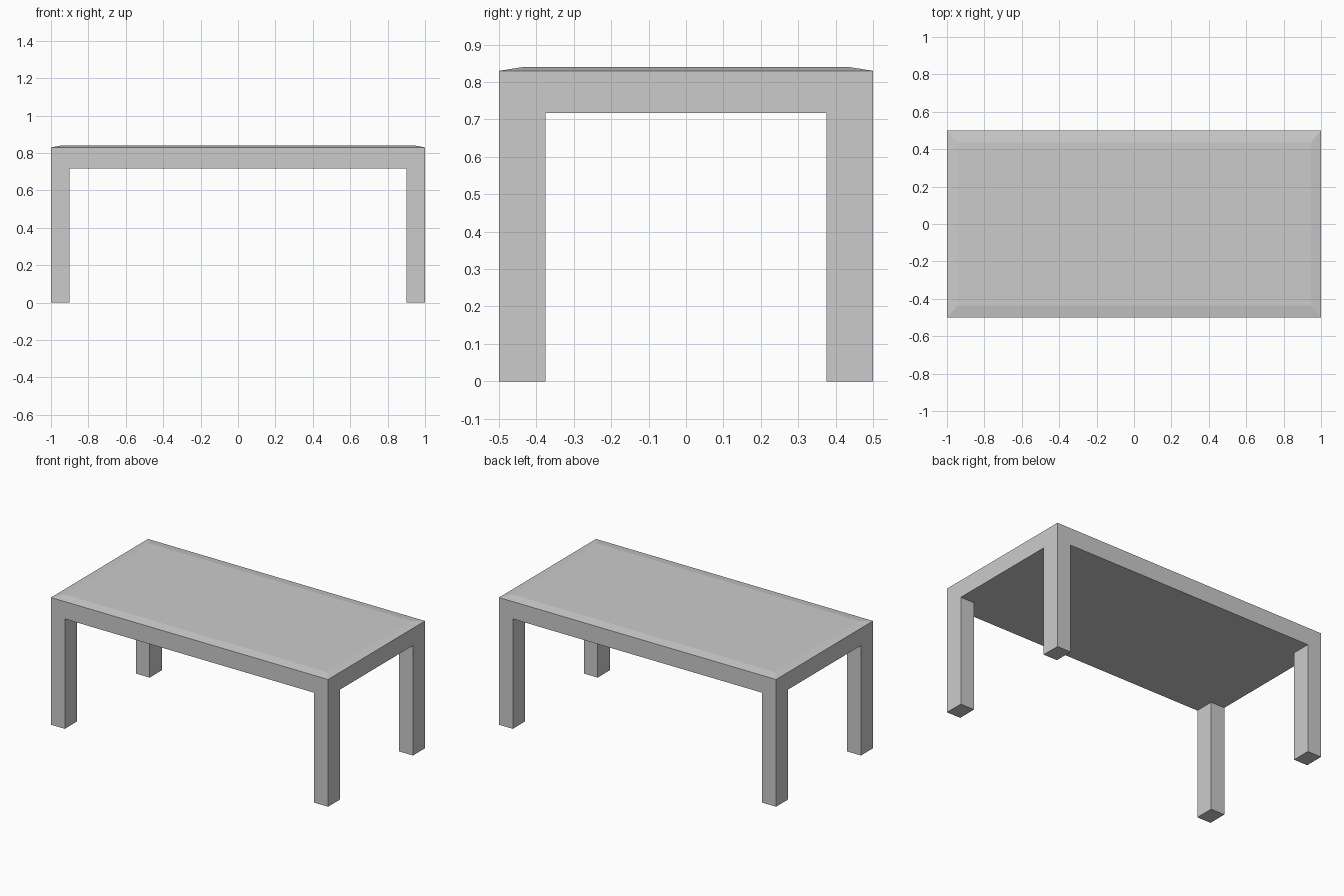
import bpy, bmesh, math
from mathutils import Matrix, Vector

if "Cube" in bpy.data.objects:
    bpy.data.objects.remove(bpy.data.objects["Cube"])

HALF_X, HALF_Y = 1.0, 0.5
LEG_X, LEG_Y = 0.9, 0.375        # inner edges of the legs
UNDER, RIM, TOP = 0.717, 0.83, 0.84

bm = bmesh.new()

# Slab forming the apron and top
slab = Matrix.Translation((0, 0, (UNDER + RIM) / 2)) @ Matrix.Diagonal((2 * HALF_X, 2 * HALF_Y, RIM - UNDER, 1))
bmesh.ops.create_cube(bm, size=1, matrix=slab)


def faces_facing(z):
    bm.normal_update()
    return [f for f in bm.faces if f.normal.z * z > 0.9]


# Shallow sloped border on the top
top = bmesh.ops.extrude_face_region(bm, geom=faces_facing(1))["geom"]
bmesh.ops.delete(bm, geom=faces_facing(1)[:1], context="FACES_ONLY") if len(faces_facing(1)) > 1 else None
for v in (g for g in top if isinstance(g, bmesh.types.BMVert)):
    v.co = Vector((v.co.x * 0.946, v.co.y * 0.872, TOP))

# Divide the underside along the leg lines
for axis, pos in ((Vector((1, 0, 0)), LEG_X), (Vector((0, 1, 0)), LEG_Y)):
    for s in (-1, 1):
        under = faces_facing(-1)
        geom = under + list({e for f in under for e in f.edges}) + list({v for f in under for v in f.verts})
        bmesh.ops.bisect_plane(bm, geom=geom, plane_co=axis * pos * s, plane_no=axis)

# Pull the four corner faces down into flush legs
for f in faces_facing(-1):
    c = f.calc_center_median()
    if abs(c.x) > LEG_X and abs(c.y) > LEG_Y:
        leg = bmesh.ops.extrude_discrete_faces(bm, faces=[f])["faces"][0]
        for v in leg.verts:
            v.co.z = 0

# Merge coplanar faces so legs and apron are seamless
bmesh.ops.remove_doubles(bm, verts=bm.verts[:], dist=1e-5)
bmesh.ops.dissolve_limit(bm, angle_limit=math.radians(1), verts=bm.verts[:], edges=bm.edges[:])
bmesh.ops.recalc_face_normals(bm, faces=bm.faces[:])

mesh = bpy.data.meshes.new("table")
bm.to_mesh(mesh)
bm.free()
table = bpy.data.objects.new("table", mesh)
bpy.context.collection.objects.link(table)
